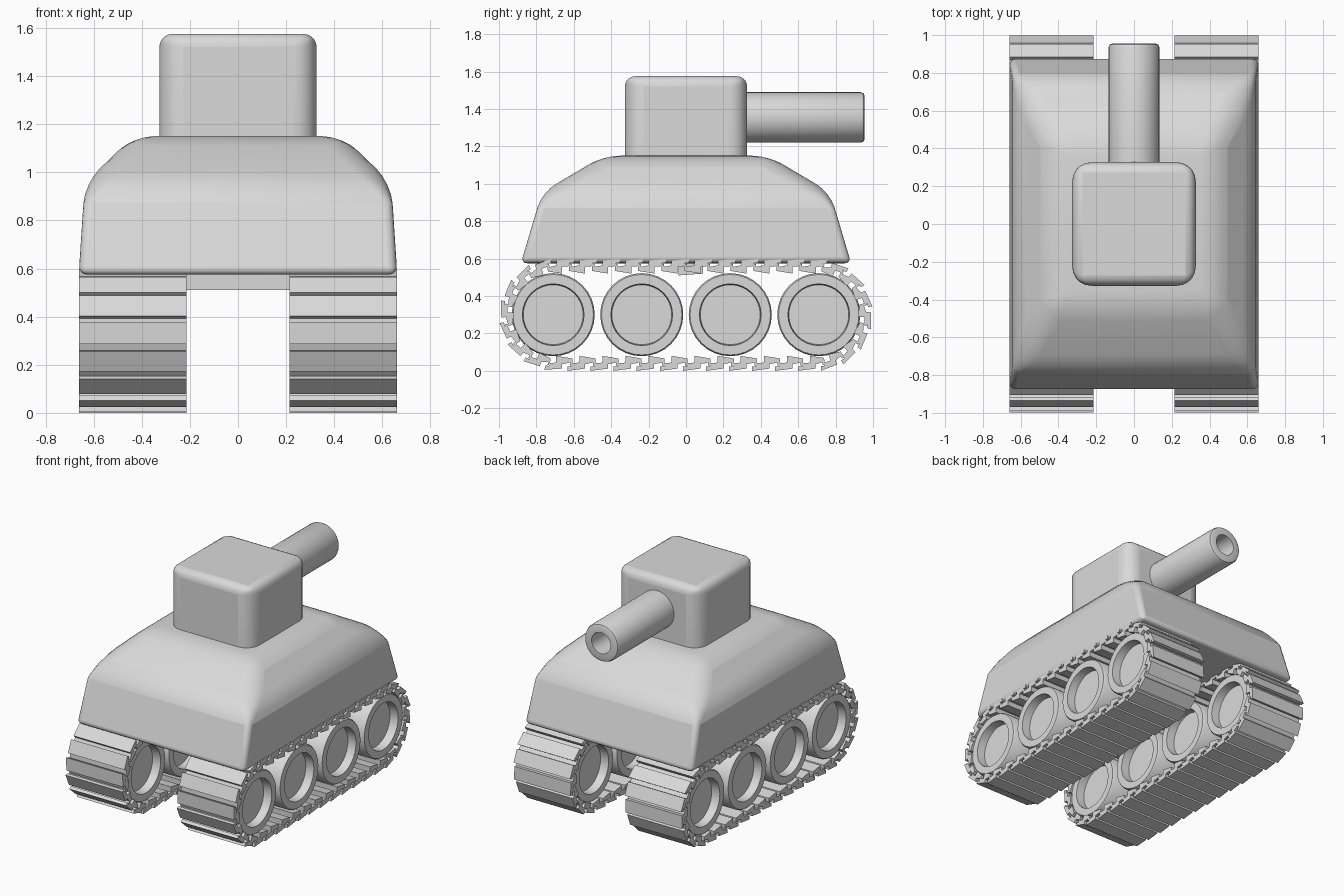
import bpy, bmesh, math
from mathutils import Vector

if "Cube" in bpy.data.objects:
    bpy.data.objects.remove(bpy.data.objects["Cube"])

grey = bpy.data.materials.new("plain_grey")
grey.diffuse_color = (0.7, 0.7, 0.7, 1)
grey.use_nodes = True
grey.node_tree.nodes["Principled BSDF"].inputs["Base Color"].default_value = grey.diffuse_color


def finish(name, bm, smooth=None):
    bmesh.ops.recalc_face_normals(bm, faces=bm.faces)
    me = bpy.data.meshes.new(name)
    bm.to_mesh(me)
    bm.free()
    me.materials.append(grey)
    ob = bpy.data.objects.new(name, me)
    bpy.context.collection.objects.link(ob)
    if smooth:
        bpy.ops.object.select_all(action='DESELECT')
        bpy.context.view_layer.objects.active = ob
        ob.select_set(True)
        bpy.ops.object.shade_smooth_by_angle(angle=math.radians(smooth))
    return ob


def add_rings(bm, rings, closed=False):
    """Skin a list of point rings; cap the ends or join them in a loop."""
    vs = [[bm.verts.new(p) for p in r] for r in rings]
    n = len(vs[0])
    pairs = list(zip(vs, vs[1:])) + ([(vs[-1], vs[0])] if closed else [])
    for a, b in pairs:
        for i in range(n):
            j = (i + 1) % n
            bm.faces.new((a[i], a[j], b[j], b[i]))
    if not closed:
        bm.faces.new(vs[0])
        bm.faces.new(vs[-1])


def rect(hx, hy, z):
    return [(-hx, -hy, z), (hx, -hy, z), (hx, hy, z), (-hx, hy, z)]


def rounded_body(name, rings, weight, width, segments):
    """Stacked rectangles with each edge bevelled by its own weight."""
    bm = bmesh.new()
    add_rings(bm, [rect(*r) for r in rings])
    layer = bm.edges.layers.float.new("bevel_weight_edge")
    for e in bm.edges:
        za, zb = sorted(v.co.z for v in e.verts)
        e[layer] = weight(za, zb)
    ob = finish(name, bm, 40)
    mod = ob.modifiers.new("rounding", 'BEVEL')
    mod.limit_method = 'WEIGHT'
    mod.width = width
    mod.segments = segments
    return ob


# Hull: sloped sides, soft shoulders, tighter lower edges
rounded_body("hull", [(0.662, 0.883, 0.575), (0.637, 0.77, 0.955), (0.435, 0.44, 1.15)],
             lambda a, b: 0.4 if a < 0.6 else 1.0, 0.085, 4)

# Turret: broad vertical corners, smaller top rounding
rounded_body("turret", [(0.327, 0.327, 1.1), (0.327, 0.327, 1.575)],
             lambda a, b: 0 if b < 1.2 else (0.55 if a > 1.2 else 1.0), 0.1, 5)


def lathe(bm, profile, axis, centre, sides):
    """Turn (position, radius) pairs around the x or y axis."""
    rings = []
    for pos, r in profile:
        ring = []
        for k in range(sides):
            t = 2 * math.pi * k / sides
            c, s = r * math.cos(t), r * math.sin(t)
            p = (pos, c, s) if axis == 'x' else (c, pos, s)
            ring.append(Vector(p) + Vector(centre))
        rings.append(ring)
    add_rings(bm, rings)


# Gun barrel with an open bore
bm = bmesh.new()
lathe(bm, [(0.28, 0.135), (0.935, 0.135), (0.95, 0.128), (0.955, 0.115),
           (0.955, 0.075), (0.7, 0.075)], 'y', (0, 0, 1.355), 32)
finish("gun_barrel", bm, 40)

# Track path: two straights and two half circles
HALF, RAD, MID = 0.70, 0.30, 0.30
LENGTH = 4 * HALF + 2 * math.pi * RAD


def track_point(s, depth):
    """Point (y, z) at distance s along the outer path, depth inwards."""
    s %= LENGTH
    r = RAD - depth
    arc = math.pi * RAD
    if s < 2 * HALF:
        return s - HALF, MID - r
    s -= 2 * HALF
    if s < arc:
        a = s / RAD - math.pi / 2
        return HALF + r * math.cos(a), MID + r * math.sin(a)
    s -= arc
    if s < 2 * HALF:
        return HALF - s, MID + r
    a = (s - 2 * HALF) / RAD + math.pi / 2
    return -HALF + r * math.cos(a), MID + r * math.sin(a)


LINKS = 38
PITCH = LENGTH / LINKS
# Hooked link section: fraction of pitch, depth from the outer surface
LINK = [(-0.46, 0.0), (0.30, 0.012), (0.30, 0.036), (0.64, 0.044), (0.64, 0.028),
        (0.75, 0.028), (0.75, 0.066), (0.05, 0.08), (0.05, 0.044),
        (-0.28, 0.040), (-0.28, 0.024), (-0.46, 0.024)]

for side, label in ((-1, "left"), (1, "right")):
    # Interlocking track links
    bm = bmesh.new()
    for i in range(LINKS):
        pts = [track_point((i + f) * PITCH, d) for f, d in LINK]
        add_rings(bm, [[(side * x, y, z) for y, z in pts] for x in (0.215, 0.66)])
    finish(label + "_track", bm)

    # Road wheels, dished on both faces
    for n in range(4):
        bm = bmesh.new()
        lathe(bm, [(-0.15, 0.16), (-0.21, 0.165), (-0.21, 0.215), (-0.2, 0.222),
                   (0.2, 0.222), (0.21, 0.215), (0.21, 0.165), (0.15, 0.16)],
              'x', (side * 0.4375, -0.71 + n * 0.4733, 0.30), 32)
        finish(f"{label}_wheel_{n + 1}", bm, 40)

# Cross bar under the hull joining the two tracks
bm = bmesh.new()
add_rings(bm, [[(x, -0.04, 0.51), (x, 0.09, 0.52), (x, 0.09, 0.58), (x, -0.04, 0.58)]
               for x in (-0.5, 0.5)])
finish("cross_bar", bm)
